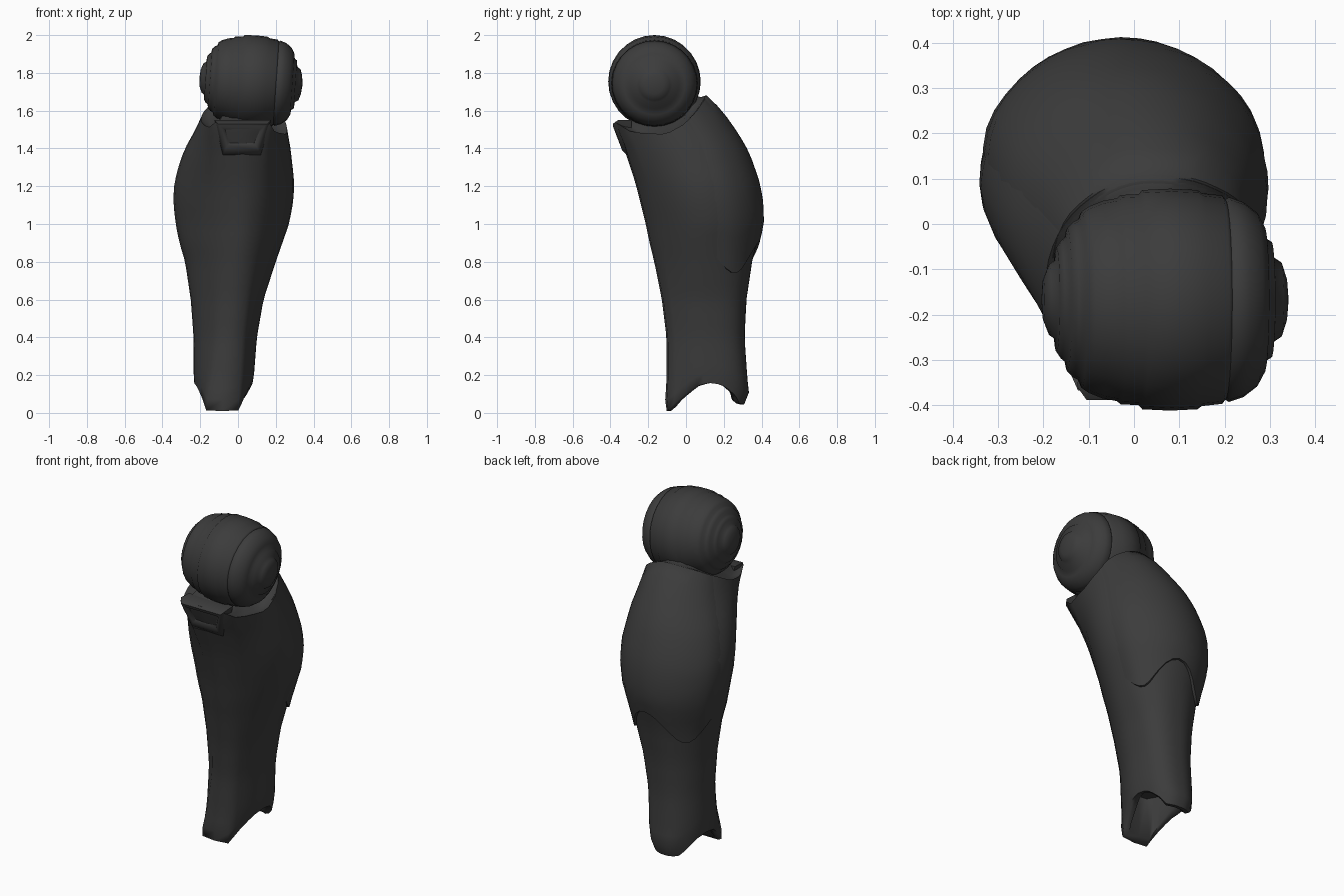
import bpy, bmesh, math
from mathutils import Vector, Matrix

cube = bpy.data.objects.get("Cube")
if cube:
    bpy.data.objects.remove(cube, do_unlink=True)

mat = bpy.data.materials.new("dark_grey")
mat.use_nodes = True
GREY = (0.045, 0.045, 0.045, 1)
mat.diffuse_color = GREY
bsdf = mat.node_tree.nodes["Principled BSDF"]
bsdf.inputs["Base Color"].default_value = GREY
bsdf.inputs["Roughness"].default_value = 0.7


def interp(table, v):
    """Linear lookup in rows whose first entry is the key."""
    if v <= table[0][0]:
        return table[0][1:]
    for a, b in zip(table, table[1:]):
        if v <= b[0]:
            t = (v - a[0]) / (b[0] - a[0])
            return [p + (q - p) * t for p, q in zip(a[1:], b[1:])]
    return table[-1][1:]


def make_loft(name, rows, closed=True, caps=False, angle=35):
    """Skin a list of point rows into one smooth object."""
    bm = bmesh.new()
    vs = [[bm.verts.new(p) for p in r] for r in rows]
    n = len(rows[0])
    for a, b in zip(vs, vs[1:]):
        for i in range(n if closed else n - 1):
            j = (i + 1) % n
            bm.faces.new((a[i], a[j], b[j], b[i]))
    if caps:
        bm.faces.new(vs[0][::-1])
        bm.faces.new(vs[-1])
    bmesh.ops.remove_doubles(bm, verts=bm.verts, dist=0.0005)
    if closed:
        bmesh.ops.recalc_face_normals(bm, faces=bm.faces)
    me = bpy.data.meshes.new(name)
    bm.to_mesh(me)
    bm.free()
    me.materials.append(mat)
    ob = bpy.data.objects.new(name, me)
    bpy.context.collection.objects.link(ob)
    bpy.ops.object.select_all(action='DESELECT')
    ob.select_set(True)
    bpy.context.view_layer.objects.active = ob
    bpy.ops.object.shade_smooth_by_angle(angle=math.radians(angle))


# Shin sections: z, x left, x right, y front, y back, shin edge from x to x
SECTIONS = [
    (0.00, -0.20, 0.03, -0.09, 0.28, -0.17, 0.00),
    (0.04, -0.21, 0.045, -0.105, 0.305, -0.165, 0.005),
    (0.09, -0.22, 0.06, -0.10, 0.335, -0.16, 0.005),
    (0.18, -0.235, 0.083, -0.095, 0.325, -0.14, 0.01),
    (0.40, -0.235, 0.10, -0.095, 0.31, -0.105, 0.02),
    (0.60, -0.25, 0.135, -0.12, 0.32, -0.085, 0.04),
    (0.80, -0.28, 0.20, -0.16, 0.35, -0.06, 0.055),
    (0.90, -0.31, 0.235, -0.185, 0.375, -0.05, 0.065),
    (1.00, -0.33, 0.27, -0.205, 0.40, -0.045, 0.075),
    (1.12, -0.343, 0.293, -0.235, 0.397, -0.05, 0.09),
    (1.22, -0.337, 0.298, -0.26, 0.38, -0.06, 0.105),
    (1.34, -0.305, 0.285, -0.30, 0.34, -0.08, 0.125),
    (1.42, -0.27, 0.275, -0.325, 0.305, -0.10, 0.145),
    (1.50, -0.225, 0.26, -0.36, 0.255, -0.12, 0.165),
    (1.60, -0.18, 0.25, -0.38, 0.185, -0.13, 0.17),
    (1.68, -0.14, 0.22, -0.38, 0.105, -0.13, 0.17)]
BACK, SIDE = 24, 6
# Exponent that squares the back left corner near the ankle
CORNER = [(0.0, 0.74), (0.6, 0.74), (1.0, 1.0)]


def outline(z):
    """Teardrop section: round calf behind, narrow shin edge in front."""
    xl, xr, yf, yb, n0, n1 = interp(SECTIONS, z)
    xc, ym = (xl + xr) / 2, yf + (yb - yf) * 0.52
    pts = []
    for i in range(BACK + 1):
        a = math.pi * i / BACK
        p = interp(CORNER, z)[0] if i < BACK / 2 else 1
        c, s = math.cos(a), abs(math.sin(a))
        pts.append((xc + (xr - xl) / 2 * math.copysign(abs(c) ** p, c),
                    ym + (yb - ym) * s ** p))

    def flank(x, nx):
        cy = ym + (yf - ym) * 0.45
        out = []
        for i in range(1, SIDE + 1):
            t = i / SIDE
            out.append(((1 - t * t) * x + t * t * nx,
                        (1 - t) ** 2 * ym + 2 * t * (1 - t) * cy + t * t * yf))
        return out
    pts += flank(xl, n0)
    pts.append(((n0 + n1) / 2, yf - 0.008))
    pts += flank(xr, n1)[::-1]
    return pts


def depth(z, k):
    pts = outline(z)
    ys = [p[1] for p in pts]
    return (pts[k][1] - min(ys)) / (max(ys) - min(ys))


# Arched ankle opening and sloping knee rim, by depth from front to back
ANKLE = [(0, 0.01), (0.06, 0.02), (0.14, 0.06), (0.235, 0.10), (0.38, 0.145),
         (0.57, 0.162), (0.72, 0.14), (0.84, 0.09), (0.93, 0.05), (1, 0.045)]
RIM_LEFT = [(0, 1.54), (0.12, 1.485), (0.4, 1.475), (0.6, 1.53), (0.85, 1.63), (1, 1.68)]
RIM_RIGHT = [(0, 1.54), (0.12, 1.51), (0.4, 1.55), (0.6, 1.60), (0.85, 1.655), (1, 1.68)]
N = len(outline(1))
low = [interp(ANKLE, depth(0.2, k))[0] for k in range(N)]
top = [interp(RIM_RIGHT if BACK / 2 < k <= BACK + SIDE else RIM_LEFT, depth(1.5, k))[0]
       for k in range(N)]


def surf(k, z, off=0.0, zoff=0.0):
    """Point on the shin surface, pushed out by off."""
    pts = outline(z)
    c = Vector((sum(p[0] for p in pts) / N, sum(p[1] for p in pts) / N))
    p = Vector(pts[k])
    p += (p - c).normalized() * off
    return (p.x, p.y, z + zoff)


# Shin shell: hollow ankle below, knee socket closing in under the drum above
LEVELS = 26
shin = [[surf(k, 0.26, -0.07) for k in range(N)],
        [surf(k, low[k], -0.045, 0.02) for k in range(N)],
        [surf(k, low[k], -0.02) for k in range(N)]]
for i in range(LEVELS + 1):
    shin.append([surf(k, low[k] + (top[k] - low[k]) * i / LEVELS) for k in range(N)])
shin.append([surf(k, top[k], -0.025, -0.008) for k in range(N)])
shin.append([surf(k, top[k], -0.06, 0.0) for k in range(N)])
shin.append([surf(k, top[k], -0.12, 0.045) for k in range(N)])
make_loft("shin", shin, caps=True, angle=65)

# Calf plate wrapped round the back, with a wavy lower edge
ARC = range(0, BACK + 1)
calf = []
for i in range(-1, 15):
    row = []
    for k in ARC:
        s = math.sin(math.pi * k / BACK)
        hem = 0.825 + 0.085 * math.cos(2 * math.pi * (k / BACK - 0.46) / 0.54)
        t = max(i, 0) / 14
        off = -0.02 if i < 0 else -0.01 + (0.024 - 0.008 * t) * min(1, s * 2.2)
        row.append(surf(k, hem + (top[k] - hem) * t, off))
    calf.append(row)
calf.append([surf(k, top[k], -0.015, -0.004) for k in ARC])
make_loft("calf_plate", calf, closed=False, angle=60)

# Knee drum: stepped bands turned round a slightly tilted axis (x, radius)
PROFILE = [(-0.275, 0.0), (-0.271, 0.045), (-0.258, 0.078), (-0.244, 0.088), (-0.242, 0.115),
           (-0.232, 0.13), (-0.222, 0.138), (-0.218, 0.158), (-0.204, 0.172), (-0.192, 0.178),
           (-0.186, 0.195), (-0.17, 0.206), (-0.14, 0.218), (-0.108, 0.224), (-0.1, 0.231),
           (-0.06, 0.233), (-0.052, 0.242), (0.01, 0.245), (0.07, 0.242), (0.08, 0.235),
           (0.125, 0.23), (0.132, 0.221), (0.14, 0.226), (0.172, 0.215), (0.202, 0.192),
           (0.218, 0.162), (0.222, 0.135), (0.234, 0.128), (0.238, 0.094), (0.256, 0.082),
           (0.267, 0.048), (0.272, 0.0)]
SEG = 28
TILT = Matrix.Rotation(math.radians(4), 3, 'Y')
CENTRE = Vector((0.07, -0.167, 1.755))
drum = [[CENTRE + TILT @ Vector((x, r * math.cos(2 * math.pi * i / SEG),
                                 r * math.sin(2 * math.pi * i / SEG)))
         for i in range(SEG)] for x, r in PROFILE]
make_loft("knee_drum", drum, angle=70)


# Knee bracket: raised trapezoid frame round a sunken panel
def frame(x0, x1, b0, b1, z0, z1, y0, y1):
    return [(x0, y1, z1), (x1, y1, z1), (b1, y0, z0), (b0, y0, z0)]


bracket = [frame(-0.12, 0.17, -0.08, 0.12, 1.36, 1.55, -0.28, -0.29),
           frame(-0.125, 0.175, -0.08, 0.12, 1.365, 1.55, -0.312, -0.36),
           frame(-0.105, 0.155, -0.07, 0.11, 1.39, 1.53, -0.338, -0.388),
           frame(-0.09, 0.14, -0.055, 0.095, 1.415, 1.515, -0.345, -0.386),
           frame(-0.06, 0.105, -0.04, 0.08, 1.44, 1.495, -0.325, -0.35)]
make_loft("knee_bracket", bracket, caps=True, angle=60)
